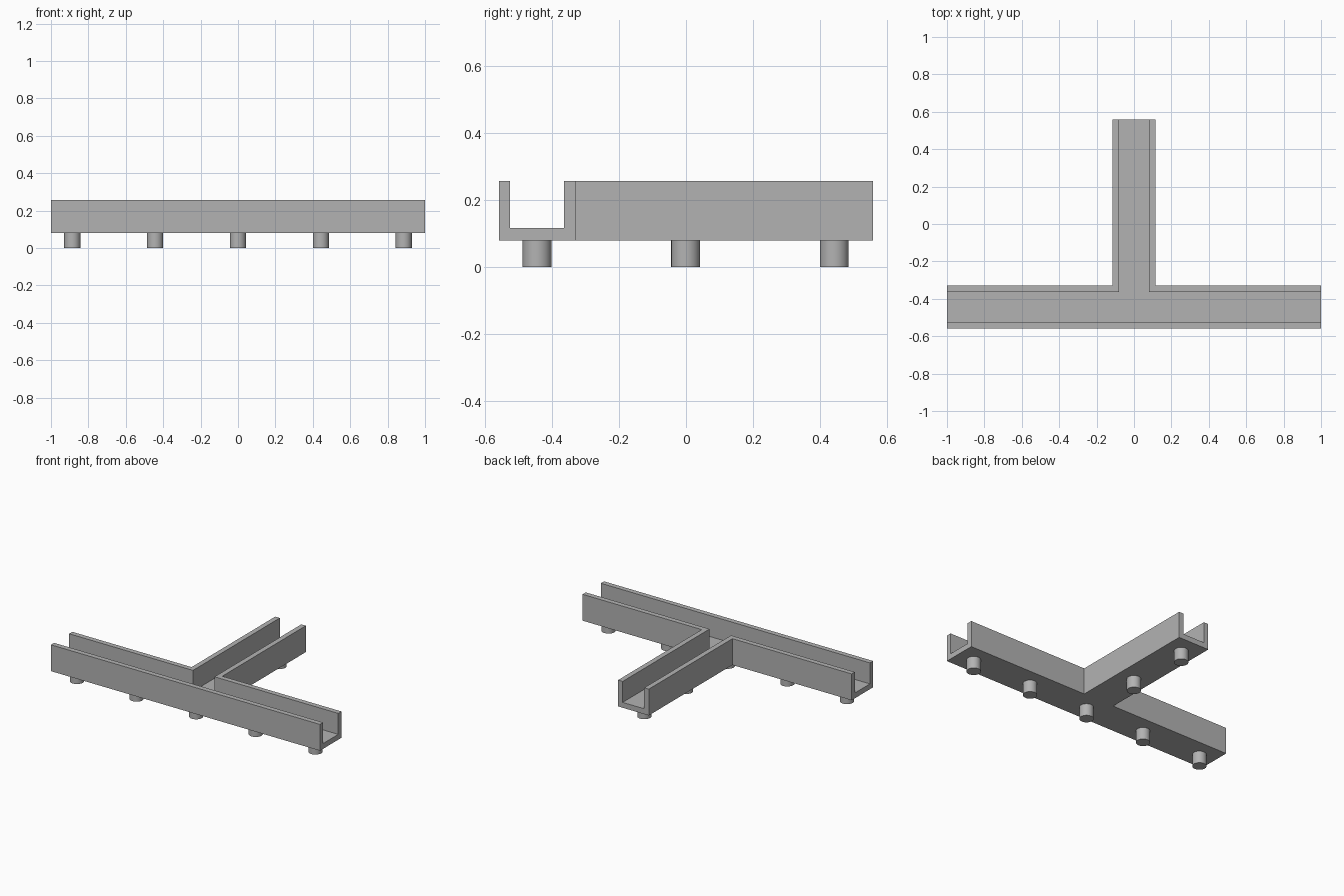
import bpy
import bmesh

cube = bpy.data.objects.get("Cube")
if cube:
    bpy.data.objects.remove(cube, do_unlink=True)

# Main dimensions
HALF_LEN, HALF_DEPTH = 1.0, 0.558
HALF_WIDTH, HALF_INNER = 0.114, 0.08
BASE, FLOOR, TOP = 0.08, 0.116, 0.257
RUN_Y = HALF_WIDTH - HALF_DEPTH      # centre line of the long run
PEG_RADIUS, PEG_STEP = 0.043, 0.443

grey = bpy.data.materials.new("plain grey")
grey.use_nodes = True
colour = (0.45, 0.45, 0.45, 1)
grey.diffuse_color = colour
grey.node_tree.nodes["Principled BSDF"].inputs["Base Color"].default_value = colour


def add_object(name, bm):
    bmesh.ops.recalc_face_normals(bm, faces=bm.faces)
    mesh = bpy.data.meshes.new(name)
    bm.to_mesh(mesh)
    bm.free()
    mesh.materials.append(grey)
    obj = bpy.data.objects.new(name, mesh)
    bpy.context.collection.objects.link(obj)
    return obj


def tee_prism(name, half_width, extra, z0, z1):
    """T-shaped outline extruded upwards; extra lengthens the open ends."""
    end, back = HALF_LEN + extra, HALF_DEPTH + extra
    low, high = RUN_Y - half_width, RUN_Y + half_width
    right = [(end, low), (end, high), (half_width, high), (half_width, back)]
    outline = right + [(-x, y) for x, y in reversed(right)]
    bm = bmesh.new()
    face = bm.faces.new([bm.verts.new((x, y, z0)) for x, y in outline])
    grown = bmesh.ops.extrude_face_region(bm, geom=[face], use_keep_orig=True)
    verts = [g for g in grown["geom"] if isinstance(g, bmesh.types.BMVert)]
    bmesh.ops.translate(bm, verts=verts, vec=(0, 0, z1 - z0))
    return add_object(name, bm)


# T-shaped trough, hollowed by a narrower T that runs out of every end
trough = tee_prism("tee_channel", HALF_WIDTH, 0, BASE, TOP)
cutter = tee_prism("channel_cutter", HALF_INNER, 0.1, FLOOR, TOP + 0.1)
cutter.hide_render = True
cut = trough.modifiers.new("hollow", "BOOLEAN")
cut.operation = "DIFFERENCE"
cut.solver = "EXACT"
cut.object = cutter
bpy.context.view_layer.objects.active = trough
bpy.ops.object.modifier_apply(modifier=cut.name)
bpy.data.objects.remove(cutter, do_unlink=True)

# Round pegs under the run and under the branch
spots = [(i * PEG_STEP, RUN_Y) for i in range(-2, 3)]
spots += [(0, RUN_Y + i * PEG_STEP) for i in (1, 2)]
for number, (x, y) in enumerate(spots, 1):
    bpy.ops.mesh.primitive_cylinder_add(
        vertices=48, radius=PEG_RADIUS, depth=BASE, location=(x, y, BASE / 2))
    peg = bpy.context.object
    peg.name = f"peg_{number}"
    peg.data.materials.append(grey)
    bpy.ops.object.shade_smooth_by_angle()
